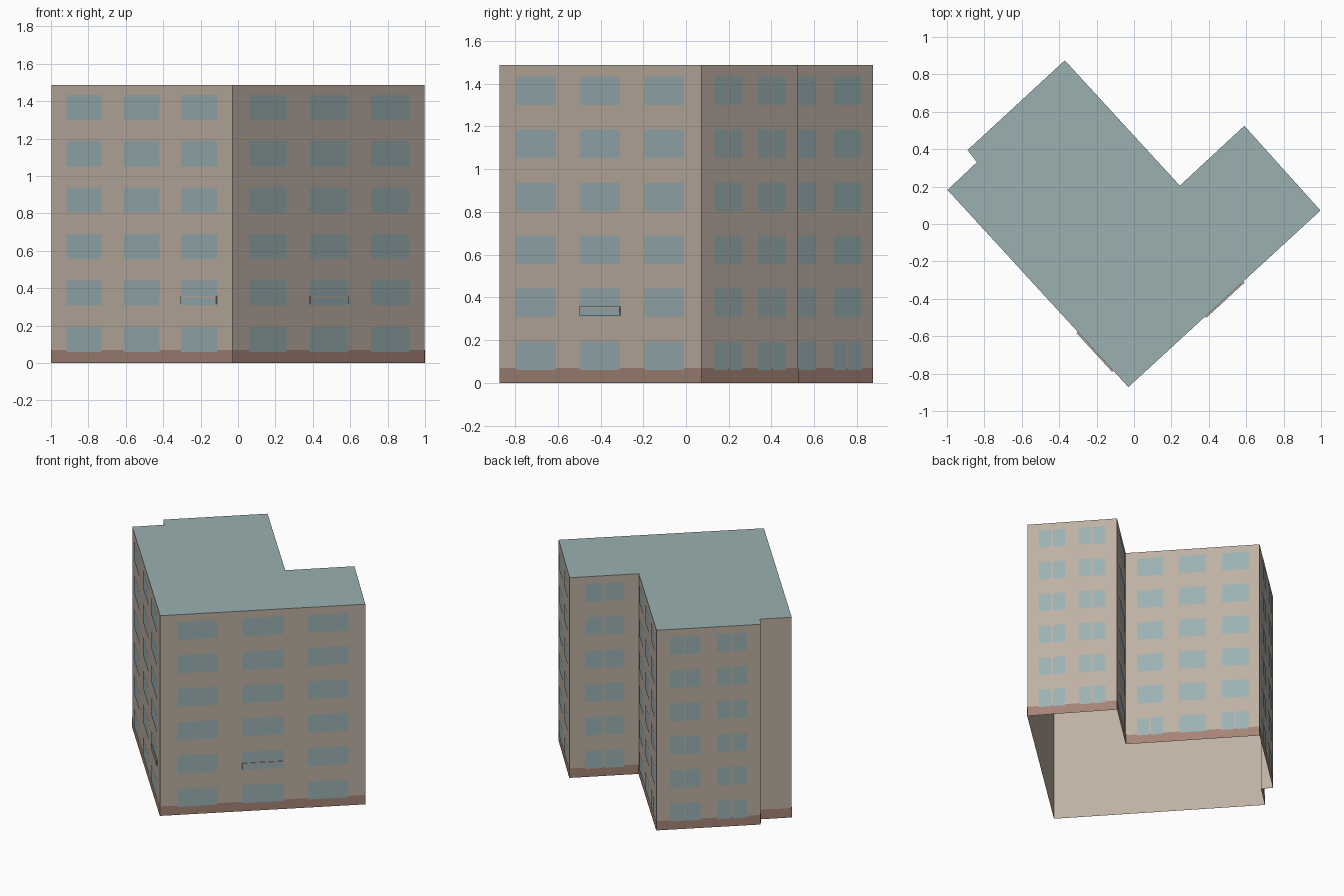
import bpy
import bmesh
from mathutils import Vector

cube = bpy.data.objects.get("Cube")
if cube:
    bpy.data.objects.remove(cube, do_unlink=True)

HEIGHT = 1.487
ROWS, FIRST_SILL, PITCH, GLASS_H = 6, 0.06, 0.248, 0.134
BAND_TOP = 0.07


def material(name, rgb):
    mat = bpy.data.materials.new(name)
    mat.use_nodes = True
    mat.diffuse_color = (*rgb, 1)
    mat.node_tree.nodes["Principled BSDF"].inputs["Base Color"].default_value = (*rgb, 1)
    return mat


plaster = material("beige plaster", (0.515, 0.44, 0.366))
glass = material("blue grey glass", (0.328, 0.44, 0.451))
roofing = material("grey green roofing", (0.325, 0.435, 0.435))
brick = material("brown plinth", (0.371, 0.231, 0.181))


def finish(bm, name, mat):
    mesh = bpy.data.meshes.new(name)
    bm.to_mesh(mesh)
    bm.free()
    mesh.materials.append(mat)
    obj = bpy.data.objects.new(name, mesh)
    bpy.context.collection.objects.link(obj)
    return obj


def quad(bm, a, b, t0, t1, z0, z1, offset):
    """Upright plate on the wall from a to b, between fractions t0 and t1."""
    along = b - a
    out = Vector((along.y, -along.x)).normalized() * offset
    p, q = a + along * t0 + out, a + along * t1 + out
    corners = [(p, z0), (q, z0), (q, z1), (p, z1)]
    return bm.faces.new([bm.verts.new((*v, z)) for v, z in corners])


def ledge(bm, a, b, t0, t1, z0, z1, depth):
    """Plate pulled out from the wall into a thin box."""
    face = quad(bm, a, b, t0, t1, z0, z1, 0.001)
    along = b - a
    out = Vector((along.y, -along.x, 0)).normalized() * depth
    new = bmesh.ops.extrude_face_region(bm, geom=[face])
    moved = [v for v in new["geom"] if isinstance(v, bmesh.types.BMVert)]
    bmesh.ops.translate(bm, verts=moved, vec=out)
    bmesh.ops.recalc_face_normals(bm, faces=bm.faces)


# Footprint, counterclockwise from the front corner
outline = [Vector(p) for p in (
    (-0.03, -0.872), (0.997, 0.072), (0.59, 0.525), (0.245, 0.205),
    (-0.37, 0.875), (-0.89, 0.395), (-0.84, 0.33), (-0.997, 0.182))]
walls = list(zip(outline, outline[1:] + outline[:1]))

# Window columns of each wall, as fractions of its length
three = [(0.085, 0.28), (0.4, 0.6), (0.72, 0.917)]
two = [(0.13, 0.42), (0.58, 0.87)]
one = [(0.22, 0.79)]
columns = [three, two, one, three, two, one, [], three]
split_walls = {1, 2, 4, 5}

# Outer walls, open underneath
bm = bmesh.new()
for a, b in walls:
    quad(bm, a, b, 0, 1, 0, HEIGHT, 0)
bmesh.ops.remove_doubles(bm, verts=bm.verts, dist=0.0001)
finish(bm, "outer_walls", plaster)

# Flat roof
bm = bmesh.new()
bm.faces.new([bm.verts.new((*p, HEIGHT)) for p in outline])
finish(bm, "flat_roof", roofing)

# Brown band at the foot of the walls
bm = bmesh.new()
for a, b in walls:
    quad(bm, a, b, 0, 1, 0, BAND_TOP, 0.002)
finish(bm, "plinth_band", brick)

# Windows, with a narrow centre post on the rear walls
bm = bmesh.new()
for i, (a, b) in enumerate(walls):
    post = 0.006 / (b - a).length
    for c, (t0, t1) in enumerate(columns[i]):
        mid = (t0 + t1) / 2
        for row in range(ROWS):
            z = FIRST_SILL + row * PITCH
            split = i in split_walls or (i == 3 and row == 0 and c != 1)
            panes = [(t0, mid - post), (mid + post, t1)] if split else [(t0, t1)]
            for p0, p1 in panes:
                quad(bm, a, b, p0, p1, z, z + GLASS_H, 0.004)
finish(bm, "windows", glass)

# Shallow ledges on one first-floor window of each front wall
sill = FIRST_SILL + PITCH
for name, wall, col in (("right", 0, 1), ("left", 7, 1 - 1)):
    a, b = walls[wall]
    # the wall that ends at the front corner carries its ledge next to it
    t0, t1 = columns[wall][2 if wall == 7 else col]
    bm = bmesh.new()
    ledge(bm, a, b, t0, t1, sill + 0.008, sill + 0.042, 0.008)
    finish(bm, name + "_ledge_panel", glass)
    bm = bmesh.new()
    ledge(bm, a, b, t0, t1, sill + 0.042, sill + 0.05, 0.008)
    finish(bm, name + "_ledge_rail", plaster)
